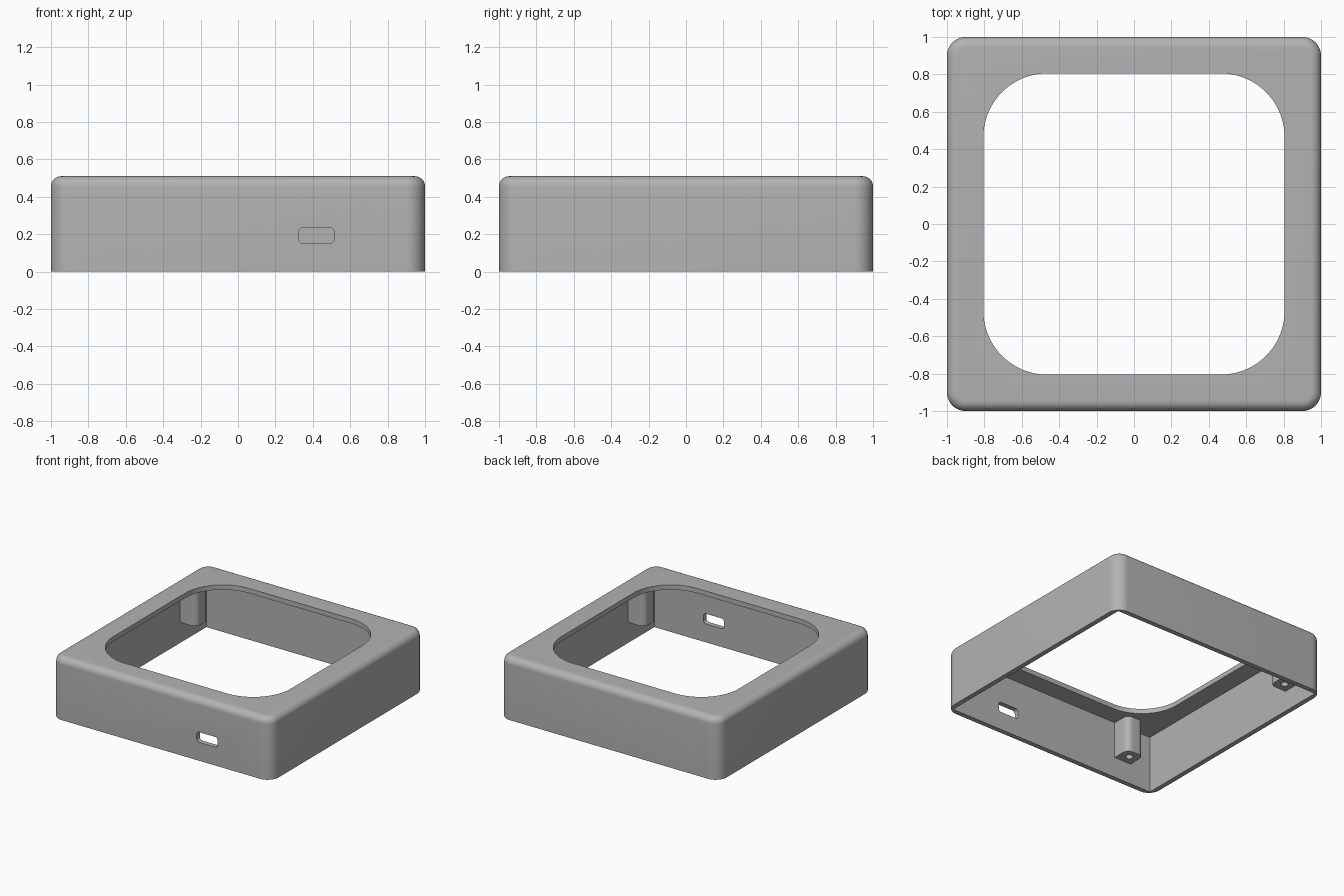
import bpy
import math
from mathutils import Matrix, Vector

if "Cube" in bpy.data.objects:
    bpy.data.objects.remove(bpy.data.objects["Cube"], do_unlink=True)

grey = bpy.data.materials.new("plain_grey")
grey.use_nodes = True
colour = (0.45, 0.45, 0.45, 1)
grey.diffuse_color = colour
grey.node_tree.nodes["Principled BSDF"].inputs["Base Color"].default_value = colour

SIZE, HEIGHT, WALL = 1.0, 0.51, 0.04
CORNER, FILLET = 0.10, 0.055


def rounded_rect(hx, hy, radii, steps=12):
    """Counter-clockwise outline; radii start at the +x +y corner."""
    points = []
    for i, (sx, sy) in enumerate([(1, 1), (-1, 1), (-1, -1), (1, -1)]):
        r = radii[i]
        for k in range(steps + 1 if r else 1):
            a = math.pi / 2 * (i + k / steps)
            points.append((sx * (hx - r) + r * math.cos(a), sy * (hy - r) + r * math.sin(a)))
    return points


def loft(name, rings):
    """Solid through stacked outlines, each given as (outline, z)."""
    n = len(rings[0][0])
    verts = [(x, y, z) for outline, z in rings for x, y in outline]
    faces = [list(range(n))[::-1], list(range(len(verts) - n, len(verts)))]
    for j in range(len(rings) - 1):
        for i in range(n):
            k = (i + 1) % n
            faces.append([j * n + i, j * n + k, (j + 1) * n + k, (j + 1) * n + i])
    mesh = bpy.data.meshes.new(name)
    mesh.from_pydata(verts, [], faces)
    mesh.materials.append(grey)
    obj = bpy.data.objects.new(name, mesh)
    bpy.context.collection.objects.link(obj)
    return obj


def prism(name, outline, z0, z1):
    return loft(name, [(outline, z0), (outline, z1)])


def activate(obj):
    bpy.ops.object.select_all(action="DESELECT")
    obj.select_set(True)
    bpy.context.view_layer.objects.active = obj


def cut(obj, cutter):
    activate(obj)
    mod = obj.modifiers.new("cut", "BOOLEAN")
    mod.operation, mod.solver, mod.object = "DIFFERENCE", "EXACT", cutter
    bpy.ops.object.modifier_apply(modifier=mod.name)
    bpy.data.objects.remove(cutter, do_unlink=True)


def smooth(obj):
    activate(obj)
    bpy.ops.object.shade_smooth_by_angle(angle=math.radians(30))


# Outer shell with rounded corners and a rounded top edge
rings = [(rounded_rect(SIZE, SIZE, [CORNER] * 4), 0)]
for k in range(9):
    a = math.pi / 2 * k / 8
    inset = FILLET * (1 - math.cos(a))
    outline = rounded_rect(SIZE - inset, SIZE - inset, [CORNER - inset] * 4)
    rings.append((outline, HEIGHT - FILLET + FILLET * math.sin(a)))
case = loft("case", rings)

# Square cavity open at the bottom
inner = SIZE - WALL
cut(case, prism("cavity_cutter", rounded_rect(inner, inner, [0] * 4), -0.1, HEIGHT - WALL))

# Large rounded opening in the top
cut(case, prism("opening_cutter", rounded_rect(0.805, 0.805, [0.34] * 4, 24), 0.3, 0.7))

# Cable slot in the front wall
slot = prism("slot_cutter", rounded_rect(0.095, 0.042, [0.025] * 4, 8), -0.1, 0.1)
slot.matrix_world = Matrix.Translation((0.42, -SIZE, 0.193)) @ Matrix.Rotation(math.pi / 2, 4, "X")
bpy.context.view_layer.update()
cut(case, slot)
smooth(case)

# Four screw posts, one on each wall, each with a blind hole from below
for i, side in enumerate(["front", "left", "back", "right"]):
    post = prism(side + "_screw_post", rounded_rect(0.078, 0.075, [0.05, 0.05, 0, 0]), 0.17, HEIGHT - WALL)
    cut(post, prism("hole_cutter", rounded_rect(0.028, 0.028, [0.028] * 4, 6), 0.1, 0.4))
    place = Matrix.Rotation(i * math.pi / 2, 4, "Z") @ Matrix.Translation(Vector((-0.695, -0.885, 0)))
    post.data.transform(place)
    smooth(post)
